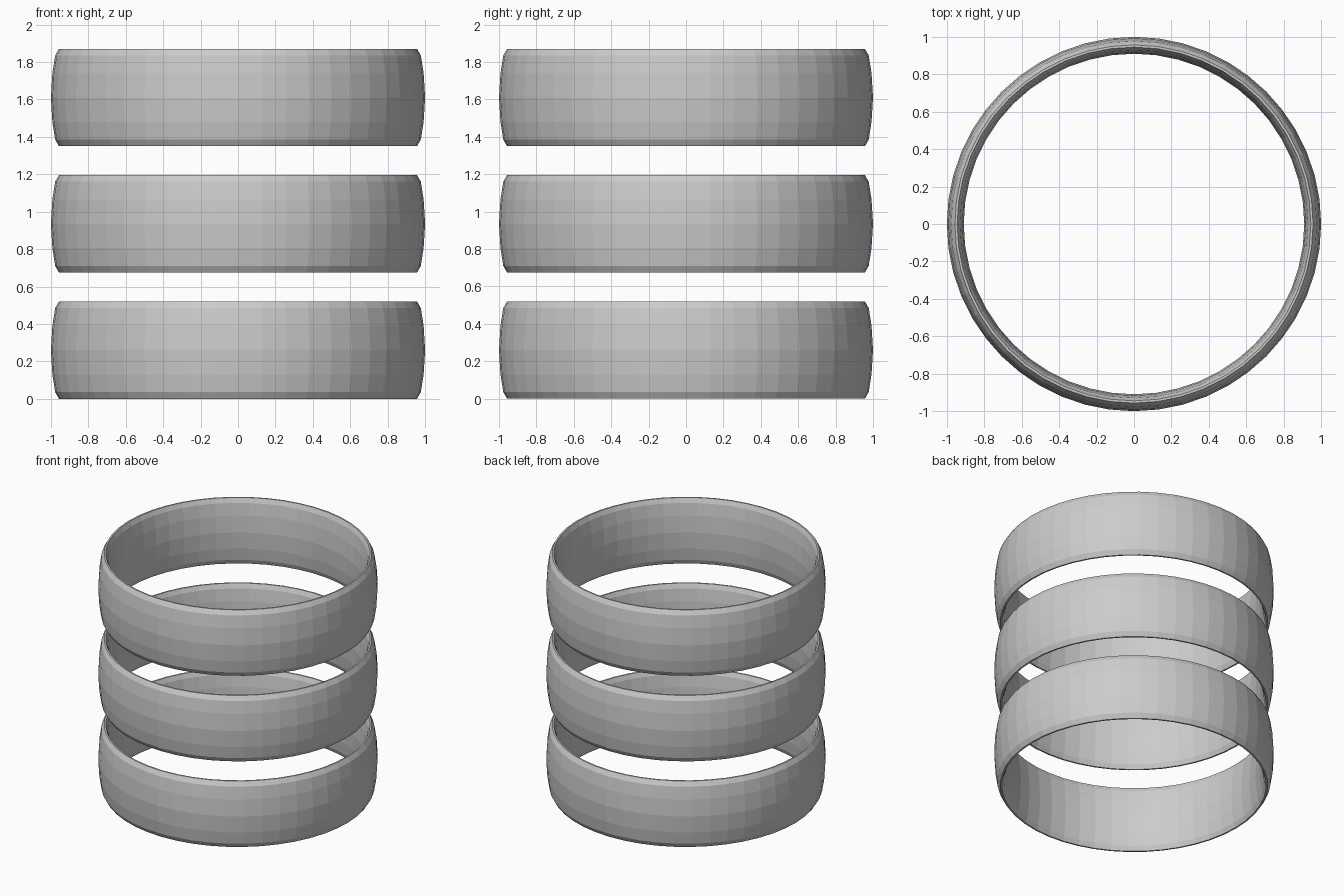
import bpy
import bmesh
import math

cube = bpy.data.objects.get("Cube")
if cube:
    bpy.data.objects.remove(cube, do_unlink=True)

HEIGHT = 0.52
SPACING = 0.675
SEGMENTS = 48

# One plain grey for all three bands
grey = bpy.data.materials.new("light_grey")
grey.use_nodes = True
colour = (0.6, 0.6, 0.6, 1)
grey.diffuse_color = colour
grey.node_tree.nodes["Principled BSDF"].inputs["Base Color"].default_value = colour

# Lower half of the cross-section: (radius, height), domed outside and inside
outer_half = [(0.957, 0), (0.977, 0.035), (0.992, 0.13)]
inner_half = [(0.945, 0), (0.93, 0.035), (0.917, 0.13)]


def mirrored(half, middle):
    """Complete a half profile about the band's mid height."""
    upper = [(r, HEIGHT - z) for r, z in reversed(half)]
    return half + [(middle, HEIGHT / 2)] + upper


def make_band(name, base):
    """Revolve the closed cross-section into a ring standing at the base height."""
    section = mirrored(outer_half, 1) + mirrored(inner_half, 0.91)[::-1]
    bm = bmesh.new()
    rings = []
    for i in range(SEGMENTS):
        a = math.tau * i / SEGMENTS
        rings.append([bm.verts.new((r * math.cos(a), r * math.sin(a), z))
                      for r, z in section])
    n = len(section)
    for i in range(SEGMENTS):
        here, after = rings[i], rings[(i + 1) % SEGMENTS]
        for j in range(n):
            k = (j + 1) % n
            bm.faces.new((here[j], after[j], after[k], here[k]))
    bmesh.ops.recalc_face_normals(bm, faces=bm.faces)
    mesh = bpy.data.meshes.new(name)
    bm.to_mesh(mesh)
    bm.free()
    mesh.materials.append(grey)
    band = bpy.data.objects.new(name, mesh)
    band.location.z = base
    bpy.context.collection.objects.link(band)


# Three identical bands stacked with gaps
for level, name in enumerate(("lower_ring", "middle_ring", "upper_ring")):
    make_band(name, level * SPACING)
